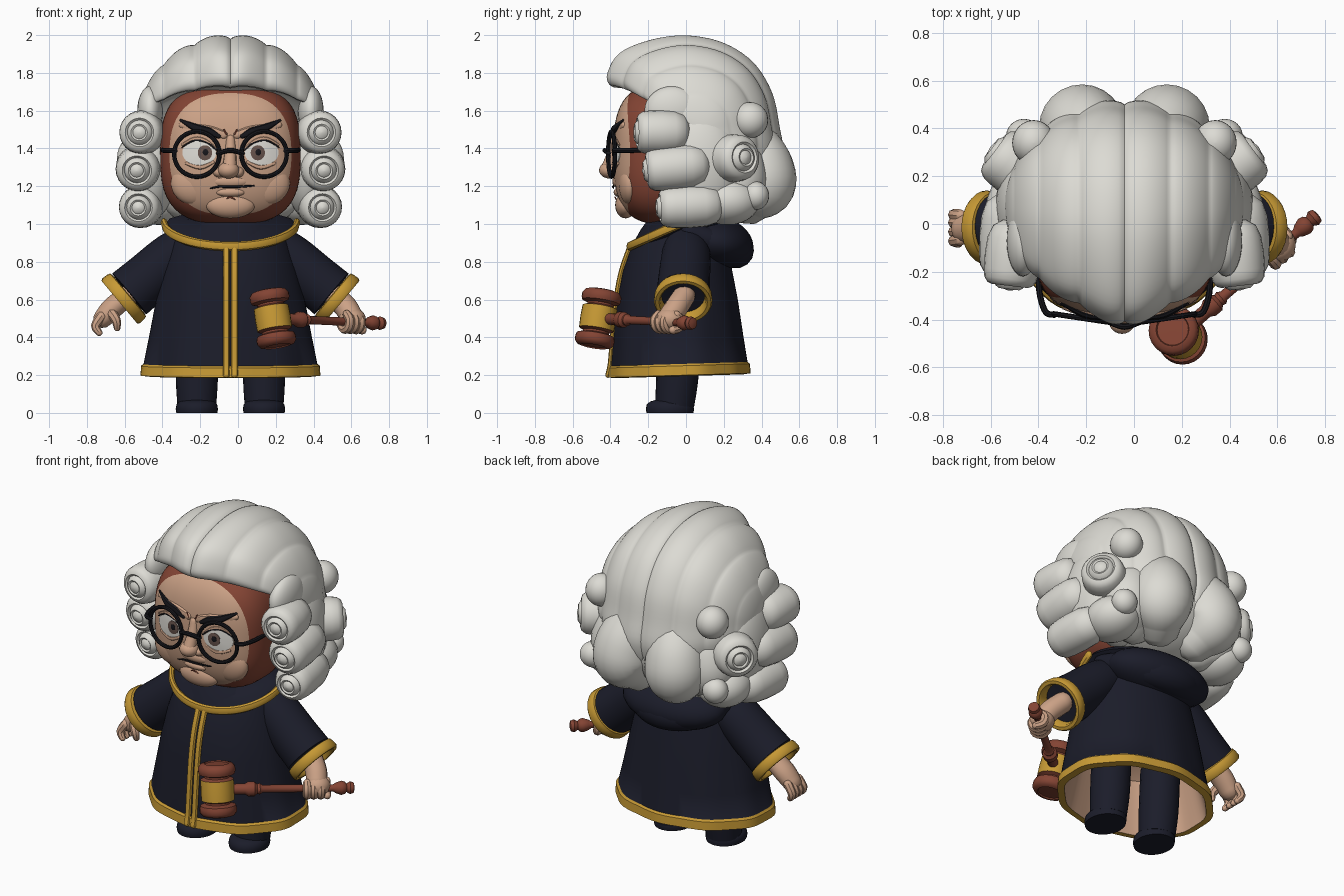
import bpy, bmesh, math
from mathutils import Vector as V, Matrix

if "Cube" in bpy.data.objects:
    bpy.data.objects.remove(bpy.data.objects["Cube"])

X0 = -0.04                      # symmetry plane of the figure
TAU = math.tau


def material(name, rgb):
    m = bpy.data.materials.new(name)
    m.diffuse_color = (*rgb, 1)
    m.use_nodes = True
    m.node_tree.nodes["Principled BSDF"].inputs["Base Color"].default_value = m.diffuse_color
    return m


WHITE = material("wig white", (.72, .71, .66))
NAVY = material("robe navy", (.011, .012, .023))
GOLD = material("gold trim", (.57, .32, .035))
SKIN = material("skin", (.6, .36, .24))
BROWN = material("red brown", (.23, .058, .034))
BLACK = material("black", (.008, .008, .011))
EYE = material("eye white", (.76, .74, .69))
IRIS = material("iris brown", (.14, .09, .075))


def skin(name, rings, mats, rule=None):
    """Closed surface through equal-length rings; rule maps ring number to material slot."""
    mats = mats if isinstance(mats, list) else [mats]
    bm = bmesh.new()
    vs = [[bm.verts.new(p) for p in ring] for ring in rings]
    n = len(vs[0])
    for i in range(len(vs) - 1):
        for j in range(n):
            k = (j + 1) % n
            f = bm.faces.new((vs[i][j], vs[i][k], vs[i + 1][k], vs[i + 1][j]))
            f.material_index = rule(i) if rule else 0
    bm.faces.new(vs[0]).material_index = rule(0) if rule else 0
    bm.faces.new(vs[-1]).material_index = rule(len(vs) - 2) if rule else 0
    bmesh.ops.recalc_face_normals(bm, faces=bm.faces)
    for f in bm.faces:
        f.smooth = True
    for e in bm.edges:
        e.smooth = e.calc_face_angle(0) < math.radians(42)
    me = bpy.data.meshes.new(name)
    bm.to_mesh(me)
    bm.free()
    for m in mats:
        me.materials.append(m)
    ob = bpy.data.objects.new(name, me)
    bpy.context.collection.objects.link(ob)
    return ob


def oval(c, rx, ry, n=32):
    return [V((c[0] + rx * math.sin(TAU * j / n), c[1] - ry * math.cos(TAU * j / n), c[2])) for j in range(n)]


def smooth_path(pts, steps, closed=False):
    """Catmull-Rom through points of any dimension."""
    n, out = len(pts), []
    for i in range(n if closed else n - 1):
        q = [pts[(i + d) % n if closed else min(max(i + d, 0), n - 1)] for d in (-1, 0, 1, 2)]
        for s in range(steps):
            t = s / steps
            out.append([b + .5 * t * (c - a + t * (2 * a - 5 * b + 4 * c - d + t * (3 * (b - c) + d - a)))
                        for a, b, c, d in zip(*q)])
    return out if closed else out + [list(pts[-1])]


def tube(name, pts, radii, mat, ref=(0, 1, 0), flat=(1, 1), n=14, steps=5, round_end=True):
    path = smooth_path([(*p, r) for p, r in zip(pts, radii)], steps)
    P, R = [V(p[:3]) for p in path], [p[3] for p in path]
    T = [(P[min(i + 1, len(P) - 1)] - P[max(i - 1, 0)]).normalized() for i in range(len(P))]
    items = list(zip(P, R, T))
    if round_end:
        angs = [math.radians(a) for a in (30, 60, 85)]
        k = min(flat)
        cap = lambda p, r, t, s: [(p + t * s * r * k * math.sin(a), r * math.cos(a), t) for a in angs]
        items = cap(*items[0], -1)[::-1] + items + cap(*items[-1], 1)
    rings = []
    for p, r, t in items:
        side = t.cross(V(ref)).normalized()
        up = side.cross(t)
        rings.append([p + side * r * flat[0] * math.cos(TAU * j / n) + up * r * flat[1] * math.sin(TAU * j / n)
                      for j in range(n)])
    return skin(name, rings, mat)


def lathe(name, c, axis, profile, mats, rule=None, n=24):
    q = V(axis).to_track_quat('Z', 'Y')
    return skin(name, [[V(c) + q @ V((r * math.cos(TAU * j / n), r * math.sin(TAU * j / n), t)) for j in range(n)]
                       for r, t in profile], mats, rule)


def ball(name, c, r, mat, tilt=0, n=24):
    rot = Matrix.Rotation(tilt, 3, 'X')
    rings = []
    for i in range(17):
        a = .02 + (math.pi - .04) * i / 16
        rings.append([V(c) + rot @ p for p in oval((0, 0, -r[2] * math.cos(a)), r[0] * math.sin(a), r[1] * math.sin(a), n)])
    return skin(name, rings, mat)


# ---------- robe: outer shell, gold hem and pale lining in one loft ----------
ROBE = [(1.04, .22, .17, -.02), (.97, .29, .22, -.02), (.88, .32, .255, -.035), (.75, .36, .29, -.045),
        (.6, .395, .318, -.045), (.4, .435, .342, -.04), (.26, .465, .358, -.036)]
shell = ROBE + [(.25, .478, .37, -.036), (.2, .482, .374, -.036), (.195, .44, .335, -.036),
                (.26, .425, .32, -.036), (.5, .36, .28, -.036), (.6, .2, .15, -.036)]
rings = []
for i, (z, rx, ry, cy) in enumerate(shell):
    ring = oval((X0, cy, z), rx, ry, 72)
    w = max(0, .8 - z) * .02
    rings.append([V((X0 + (p.x - X0) * (1 + w * math.cos(10 * TAU * j / 72)),
                     cy + (p.y - cy) * (1 + w * math.cos(10 * TAU * j / 72)), p.z + (.03 * p.y if z < .3 else 0)))
                  for j, p in enumerate(ring)])
skin("robe", rings, [NAVY, GOLD, SKIN], lambda i: 0 if i < 6 else 1 if i < 9 else 2)
for k, dx in enumerate((-.022, .022)):
    tube(f"robe_front_trim_{k}", [(X0 + dx, cy - ry - .006, z) for z, rx, ry, cy in ROBE[2:]] + [(X0 + dx, -.413, .2)],
         [.018] * 6, GOLD, flat=(1, .8), n=8)

# ---------- collar and hood ----------
def collar_ring(rx, ry, z, drop):
    out = []
    for j in range(48):
        a = TAU * j / 48
        out.append(V((X0 + rx * math.sin(a), -.02 - ry * math.cos(a), z - drop * max(math.cos(a), 0))))
    return out
skin("collar", [collar_ring(.3, .22, .97, .12), collar_ring(.345, .272, 1.0, .125),
                collar_ring(.32, .245, 1.03, .11), collar_ring(.25, .2, 1.05, .06)], NAVY)
arc = [math.radians(a) for a in range(-90, 91, 15)]
tube("collar_trim", [(X0 + .352 * math.sin(a), -.02 - .278 * math.cos(a), 1.008 - .126 * math.cos(a)) for a in arc],
     [.025] * len(arc), GOLD, ref=(0, 0, 1), flat=(.7, 1), n=8, steps=3)
ball("hood", (X0, .16, .905), (.335, .2, .14), NAVY, tilt=-.25)
tube("hood_roll", [(X0 + .29 * math.sin(a), .02 + .245 * math.cos(a), .955 - .095 * math.cos(a))
                   for a in [math.radians(d) for d in range(-90, 91, 30)]],
     [.05, .07, .09, .095, .09, .07, .05], NAVY, ref=(0, 0, 1))

# ---------- legs, shoes, sleeves with hollow cuffs ----------
for s, side in ((-1, "right"), (1, "left")):
    x = X0 + s * .178
    tube("leg_" + side, [(x, -.06, .04), (x, -.045, .2), (x, -.03, .45)], [.103, .112, .112], NAVY, round_end=False, n=20)
    skin("shoe_" + side, [oval((x, -.085, z), .112 * k, .128 * k) for z, k in
                          ((0, .97), (.02, 1), (.045, .96), (.06, .82), (.068, .6))], NAVY)
    arm = lambda d, z, y=0: (X0 + s * d, y, z)
    tube("sleeve_" + side, [arm(.16, .92), arm(.3, .83), arm(.44, .71, -.01), arm(.535, .63, -.015)],
         [.11, .13, .137, .141], NAVY, n=24, round_end=False)
    lathe("cuff_" + side, arm(.565, .605, -.015), (s * .766, 0, -.643),
          [(.13, -.035), (.148, -.03), (.153, -.015), (.155, .018), (.147, .03), (.128, .03), (.12, .02), (.115, -.025),
           (.01, -.03)], [GOLD, NAVY], lambda i: 0 if i < 7 else 1, n=28)

# ---------- open hand ----------
tube("open_hand", [(-.57, -.01, .63), (-.66, -.015, .56), (-.715, -.02, .5)], [.062, .068, .06], SKIN, flat=(.85, 1))
for k, y in enumerate((-.065, -.03, .005, .035)):
    tube(f"open_hand_finger_{k}", [(-.725, y, .51), (-.755, y * 1.1, .46), (-.735, y * 1.1 - .01, .425)],
         [.026, .024, .018], SKIN, n=8, steps=3)
tube("open_hand_thumb", [(-.67, -.06, .53), (-.645, -.085, .49), (-.64, -.08, .45)], [.028, .025, .018], SKIN, n=8, steps=3)

# ---------- gavel and gripping hand ----------
END, HEAD = V((.77, .04, .474)), V((.185, -.465, .5))
AX = (HEAD - END).normalized()
handle = [(.012, 0), (.03, .005), (.036, .025), (.024, .045), (.035, .055), (.04, .075), (.03, .105), (.02, .12),
          (.022, .3), (.022, .52), (.032, .535), (.028, .55), (.042, .565), (.042, .6), (.03, .62), (.03, .7)]
lathe("gavel_handle", END, AX, handle, BROWN, n=16)
half = [(.095, 0), (.093, .06), (.07, .07), (.07, .08), (.1, .09), (.105, .105), (.105, .128), (.092, .146),
        (.07, .152), (.066, .145), (.01, .147)]
lathe("gavel_head", HEAD, (-.05, .05, .31), [(r, -t) for r, t in half[:0:-1]] + half, [BROWN, GOLD],
      lambda i: 1 if 9 <= i <= 10 else 0)
tube("grip_wrist", [(.51, -.01, .62), (.57, -.05, .56), (.6, -.085, .51)], [.06, .062, .06], SKIN)
ball("grip_palm", (.605, -.085, .495), (.072, .075, .062), SKIN)
side_ax = V((-AX.y, AX.x, 0)).normalized()
for k in range(4):
    c = END + AX * (.155 + .038 * k)
    sgn, angles = (1, (1.2, .2, -.8, -1.8, -2.8)) if k else (-1, (1.2, .2, -.8, -1.8))
    tube(f"grip_finger_{k}", [c + (side_ax * sgn * math.cos(a) + V((0, 0, 1)) * math.sin(a)) * .042 for a in angles],
         [.023, .025, .025, .023, .02][:len(angles)], SKIN, ref=AX, n=8, steps=3)

# ---------- head: rounded block, skin on the face rings, brown around it ----------
HC, HR, N = V((X0, -.1, 1.37)), (.372, .285, .372), 2.9
rings = []
for i in range(43):
    ph = .01 + (math.pi - .02) * i / 42
    ring = []
    for j in range(64):
        a = TAU * j / 64
        d = (math.sin(ph) * math.cos(a), -math.cos(ph), math.sin(ph) * math.sin(a))
        k = sum(abs(v) ** N for v in d) ** (-1 / N)
        ring.append(HC + V([v * k * r for v, r in zip(d, HR)]))
    rings.append(ring)
skin("head", rings, [SKIN, BROWN], lambda i: 0 if i < 12 else 1)


def face(x, z, lift=0):
    q = 1 - abs((x - HC.x) / HR[0]) ** N - abs((z - HC.z) / HR[2]) ** N
    return V((x, HC.y - HR[1] * max(q, 0) ** (1 / N) - lift, z))


def patch(name, x, z, rx, rz, lift, mat):
    rings = [[face(x + rx * k * math.cos(TAU * j / 28), z + rz * k * math.sin(TAU * j / 28), l) for j in range(28)]
             for k, l in ((1, -.01), (1, lift), (.6, lift + .002), (.1, lift + .003))]
    skin(name, rings, mat)


def stroke(name, pts, radii, mat, lift=.0, flat=(1, .7)):
    tube(name, [face(x, z, lift) for x, z in pts], radii, mat, flat=flat, n=8, steps=4)


# ---------- facial features ----------
ball("nose_tip", (X0 - .01, -.405, 1.285), (.056, .055, .044), SKIN)
tube("nose_bridge", [(X0, -.37, 1.45), (X0, -.385, 1.38), (X0 - .005, -.41, 1.3)], [.025, .03, .038], SKIN)
ball("chin", (X0, -.32, 1.1), (.13, .055, .07), SKIN)
ball("upper_lip", (X0, -.36, 1.225), (.1, .03, .035), SKIN)
ball("lower_lip", (X0, -.355, 1.168), (.08, .028, .025), SKIN)
stroke("mouth", [(-.145, 1.188), (-.1, 1.198), (X0, 1.197), (.03, 1.199), (.085, 1.203)], [.004, .006, .007, .006, .004],
       BLACK, .013)
stroke("chin_crease", [(-.06, 1.135), (X0, 1.142), (-.015, 1.13)], [.003, .005, .003], BROWN, .016)
for s, side in ((-1, "right"), (1, "left")):
    m = lambda *p: [(X0 + s * d, z) for d, z in p]
    ball("nostril_" + side, (X0 - .01 + s * .052, -.38, 1.275), (.03, .035, .028), SKIN)
    ball("cheek_" + side, (X0 + s * .185, -.297, 1.215), (.13, .06, .115), SKIN)
    ex = X0 + s * .165
    patch("eye_white_" + side, ex, 1.378, .09, .068, .004, EYE)
    patch("iris_" + side, ex - .025 * s + .005, 1.377, .038, .04, .008, IRIS)
    patch("pupil_" + side, ex - .025 * s + .008, 1.38, .015, .017, .012, BLACK)
    stroke("upper_lid_" + side, m((.075, 1.395), (.13, 1.44), (.19, 1.452), (.255, 1.42)), [.006, .009, .009, .006], SKIN, .006)
    stroke("lash_line_" + side, m((.072, 1.39), (.12, 1.43), (.19, 1.443), (.258, 1.405)), [.003, .005, .005, .003], BLACK, .009)
    stroke("eye_bag_" + side, m((.09, 1.328), (.16, 1.3), (.235, 1.322)), [.008, .012, .008], SKIN, .002)
    stroke("brow_ridge_" + side, m((.03, 1.47), (.12, 1.495), (.26, 1.525)), [.022, .028, .018], SKIN, -.005)
    stroke("eyebrow_" + side, m((.06, 1.464), (.11, 1.488), (.18, 1.508), (.265, 1.55)), [.012, .022, .021, .006], BLACK, .008)
    stroke("frown_line_" + side, m((.022, 1.475), (.035, 1.5)), [.004, .004], BROWN, .012)
    # round spectacles
    gx = X0 + s * .178
    ring = [(gx + .12 * math.cos(TAU * j / 36), -.412 + (.12 * s * math.cos(TAU * j / 36) + .12) * .15,
             1.37 + .12 * math.sin(TAU * j / 36)) for j in range(37)]
    tube("lens_rim_" + side, ring, [.0115] * 37, BLACK, n=8, steps=1, round_end=False)
    tube("temple_arm_" + side, [(X0 + s * .293, -.38, 1.388), (X0 + s * .33, -.368, 1.39), (X0 + s * .355, -.29, 1.39),
                                (X0 + s * .36, -.18, 1.392)], [.013] * 4, BLACK, ref=(0, 0, 1), n=8)
tube("spectacle_bridge", [(X0 - .063, -.41, 1.375), (X0, -.43, 1.39), (X0 + .063, -.41, 1.375)], [.013] * 3, BLACK, n=8)

# ---------- wig crown: front-to-back profile swept sideways, pinched to a forelock in front ----------
prof = smooth_path([(-.27, 1.7), (-.36, 1.73), (-.415, 1.74), (-.43, 1.8), (-.365, 1.91), (-.2, 1.98), (0, 2.005),
                    (.2, 1.965), (.36, 1.86), (.46, 1.7), (.5, 1.52), (.52, 1.35), (.44, 1.2), (.2, 1.2), (-.03, 1.45)], 5, True)
rings = []
for i in range(129):
    th = (i / 128 - .5) * (math.pi - .06)
    u = math.sin(th)
    s = math.cos(th) * (1 - .05 * (1 - abs(math.sin(8 * th)) ** .6))
    pinch = .89 + .11 * math.exp(-(u / .27) ** 2)
    rings.append([V((X0 + .5 * u, .08 + (y - .08) * s * (pinch if y < .08 else 1), 1.5 + (z - 1.5) * s)) for y, z in prof])
skin("wig_crown", rings, WHITE)

# ---------- lower wig: core, hanging back locks, rolled side curls ----------
ball("wig_core", (X0, .15, 1.3), (.43, .33, .29), WHITE)
for k, (b, r) in enumerate(((-88, .13), (-62, .15), (-30, .175), (30, .175), (62, .15), (88, .13))):
    a = math.radians(b)
    P = lambda d, z: (X0 + d * 1.08 * math.sin(a), .12 + d * math.cos(a), z)
    tube(f"back_lock_{k}", [P(.26, 1.4), P(.315, 1.3), P(.325, 1.2), P(.25, 1.12)], [.9 * r, r, r, .7 * r], WHITE, n=24)


def curl(name, c, axis, L, r):
    e = [(1, .55), (.95, .8), (.82, .95), (.66, 1), (.57, .93), (.5, 1.03), (.38, 1.1), (.3, 1.06), (.25, 1.1), (.02, 1.14)]
    back = [(.03, -1), (.5, -.95), (.85, -.75), (1, -.4), (1.03, .1)]
    lathe(name, c, axis, [(q * r, t * L) for q, t in back + e], WHITE)


for s, side in ((-1, "right"), (1, "left")):
    p = lambda d, y, z: (X0 + s * d, y, z)
    curl("front_curl_top_" + side, p(.465, -.12, 1.485), (s * .12, -1, 0), .14, .115)
    curl("front_curl_middle_" + side, p(.485, -.04, 1.3), (s * .06, -1, -.1), .17, .118)
    curl("front_curl_bottom_" + side, p(.47, .03, 1.095), (s * .1, -1, -.05), .17, .112)
    curl("rear_curl_" + side, p(.425, .22, 1.345), (s * .8, .6, .05), .15, .125)
    ball("temple_lock_" + side, p(.425, -.07, 1.6), (.068, .15, .13), WHITE)
    ball("low_rear_lock_" + side, p(.38, .22, 1.12), (.15, .17, .125), WHITE)
    ball("upper_knob_" + side, p(.38, .34, 1.55), (.09, .095, .095), WHITE)
    ball("lower_knob_" + side, p(.42, .37, 1.15), (.075, .07, .075), WHITE)
    ball("side_fill_" + side, p(.41, .07, 1.32), (.13, .22, .29), WHITE)
